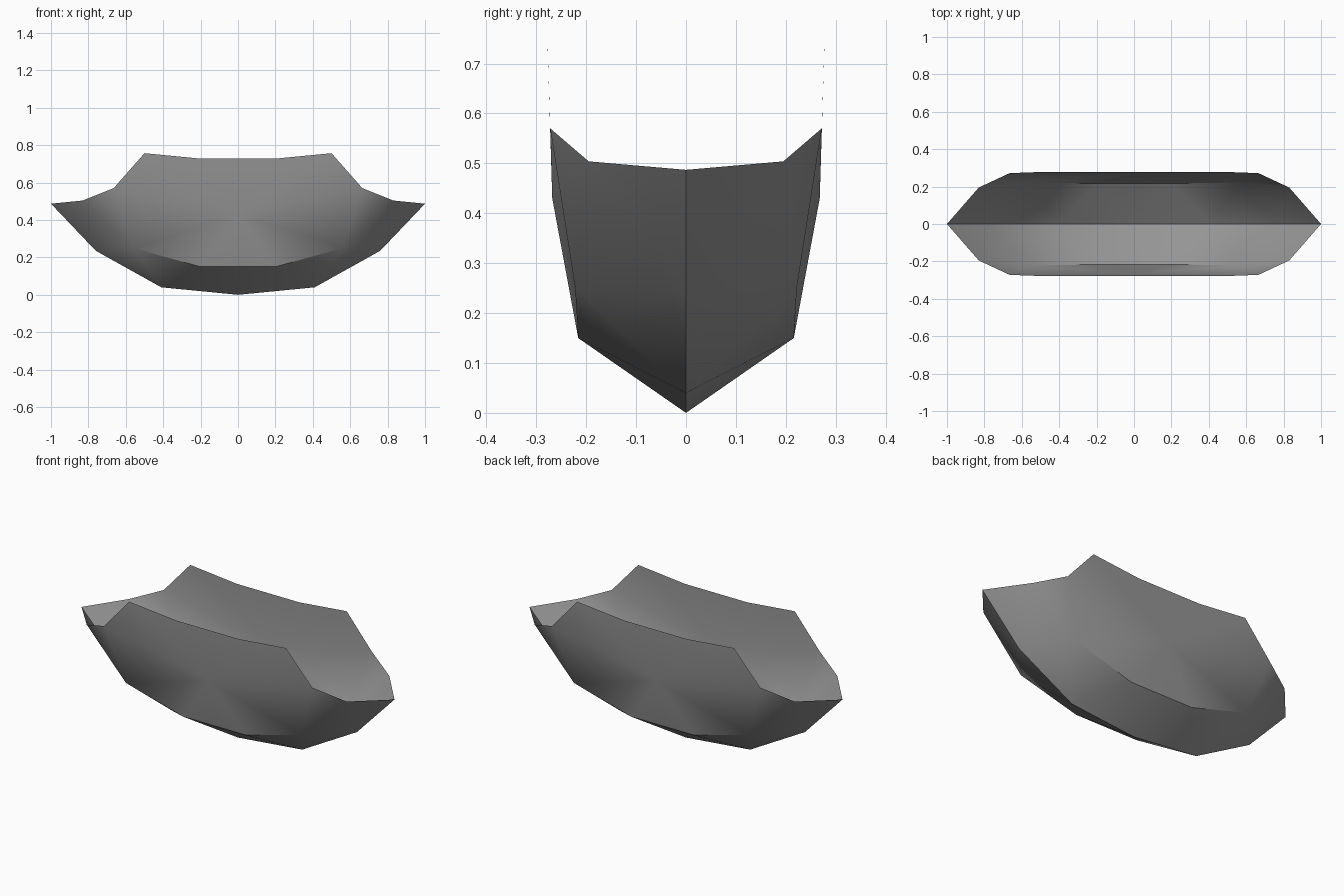
import bpy, bmesh, math

if "Cube" in bpy.data.objects:
    bpy.data.objects.remove(bpy.data.objects["Cube"])

# Grey hull material
grey = bpy.data.materials.new("grey")
grey.diffuse_color = (0.3, 0.3, 0.3, 1)
grey.use_nodes = True
grey.node_tree.nodes["Principled BSDF"].inputs["Base Color"].default_value = grey.diffuse_color

# One quarter of the hull: keel (k), chine (c), side middle (m) and rim (r)
points = {
    "k0": (0, 0, 0), "k1": (0.41, 0, 0.04), "k2": (0.76, 0, 0.235), "k3": (1, 0, 0.487),
    "c0": (0, 0.216, 0.15), "c1": (0.2, 0.216, 0.15), "c2": (0.56, 0.222, 0.25),
    "m0": (0, 0.268, 0.43),
    "r0": (0, 0.277, 0.728), "r1": (0.2, 0.277, 0.728), "r2": (0.5, 0.278, 0.757),
    "r3": (0.665, 0.272, 0.57), "r4": (0.83, 0.195, 0.504),
}
panels = [
    # bottom
    "k0 k1 c1", "k0 c1 c0", "k1 c2 c1", "k1 k2 c2", "k2 r4 c2", "k2 k3 r4",
    # side
    "c2 r4 r3", "m0 c0 c1", "m0 c1 c2", "m0 c2 r3", "m0 r3 r2", "m0 r2 r1", "m0 r1 r0",
]

bm = bmesh.new()
verts = {name: bm.verts.new(co) for name, co in points.items()}
for panel in panels:
    bm.faces.new([verts[n] for n in reversed(panel.split())])

# Mirror the quarter across both axes
for axis in (0, 1):
    geom = bm.verts[:] + bm.edges[:] + bm.faces[:]
    copy = bmesh.ops.duplicate(bm, geom=geom)["geom"]
    for v in copy:
        if isinstance(v, bmesh.types.BMVert):
            v.co[axis] *= -1
    bmesh.ops.reverse_faces(bm, faces=[f for f in copy if isinstance(f, bmesh.types.BMFace)])
    bmesh.ops.remove_doubles(bm, verts=bm.verts[:], dist=0.0005)

# Make the outside of the hull the front side
bm.normal_update()
if min(bm.faces, key=lambda f: f.calc_center_median().z).normal.z > 0:
    bmesh.ops.reverse_faces(bm, faces=bm.faces[:])

mesh = bpy.data.meshes.new("hull")
bm.to_mesh(mesh)
bm.free()
mesh.materials.append(grey)
hull = bpy.data.objects.new("hull", mesh)
bpy.context.collection.objects.link(hull)

# Smooth panels with a crisp chine and keel
bpy.context.view_layer.objects.active = hull
hull.select_set(True)
bpy.ops.object.shade_smooth_by_angle(angle=math.radians(35))
